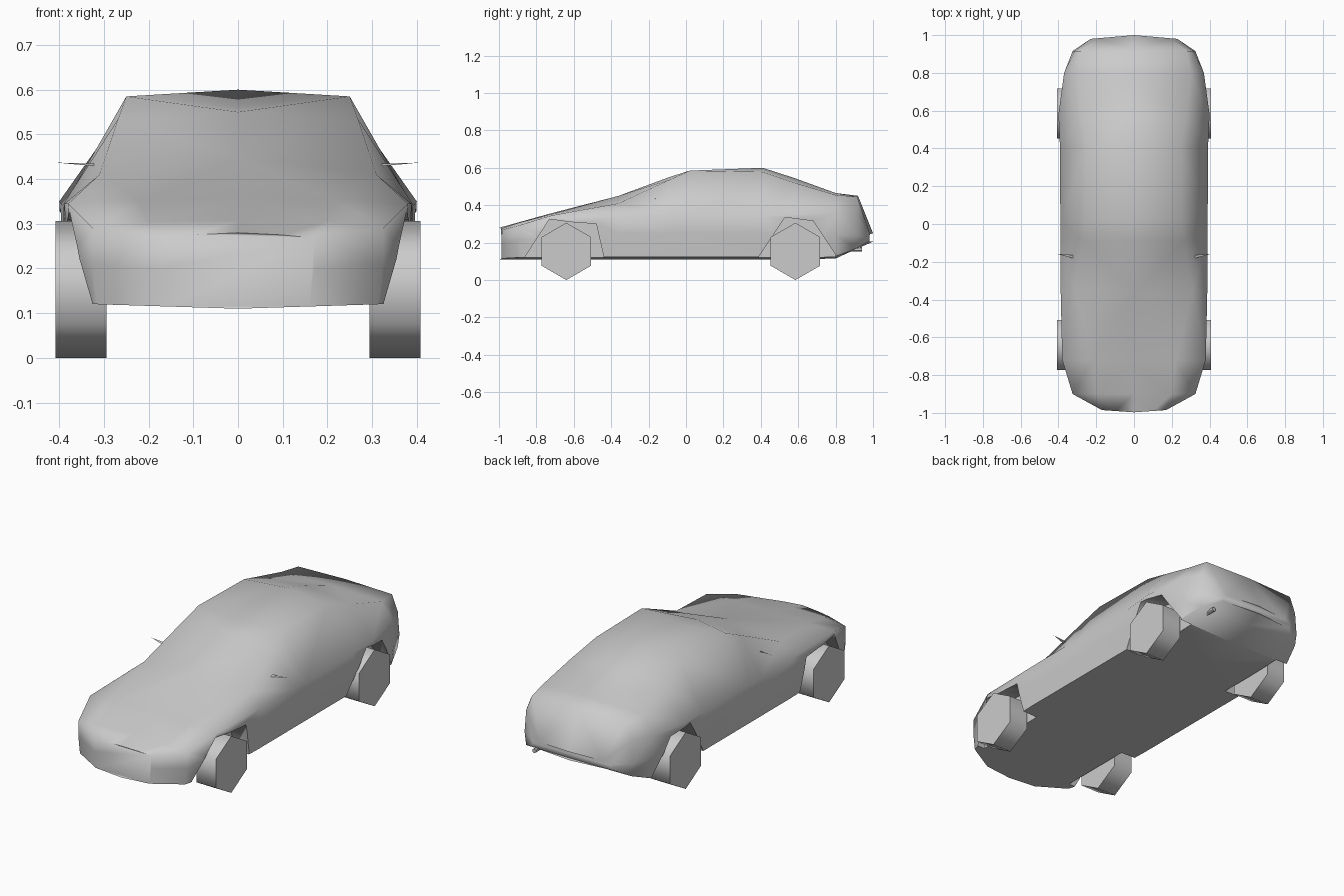
import bpy, bmesh, math
from mathutils import Matrix

if "Cube" in bpy.data.objects:
    bpy.data.objects.remove(bpy.data.objects["Cube"])


def finish(name, bm, angle=50):
    bmesh.ops.recalc_face_normals(bm, faces=bm.faces)
    me = bpy.data.meshes.new(name)
    bm.to_mesh(me)
    bm.free()
    ob = bpy.data.objects.new(name, me)
    bpy.context.collection.objects.link(ob)
    if angle:
        smooth(ob, angle)
    return ob


def smooth(ob, angle):
    bpy.ops.object.select_all(action='DESELECT')
    ob.select_set(True)
    bpy.context.view_layer.objects.active = ob
    bpy.ops.object.shade_smooth_by_angle(angle=math.radians(angle))


def prism(bm, outline, x0, x1):
    # side-view outline (y, z) extruded across x
    a = [bm.verts.new((x0, y, z)) for y, z in outline]
    b = [bm.verts.new((x1, y, z)) for y, z in outline]
    bm.faces.new(a)
    bm.faces.new(b[::-1])
    n = len(a)
    for i in range(n):
        bm.faces.new((a[i], b[i], b[(i + 1) % n], a[(i + 1) % n]))


# body cross-sections: y, bow at centre, floor centre z,
# then sill, flank, belt, roof edge (x, z), roof centre z
sections = [
    (-.985, -.012, .11, (.16, .115), (.17, .20), (.17, .268), (.10, .275), .28),
    (-.90, 0, .11, (.315, .12), (.325, .21), (.325, .29), (.20, .305), .307),
    (-.72, 0, .11, (.365, .122), (.377, .23), (.38, .345), (.22, .352), .357),
    (-.36, 0, .11, (.376, .122), (.386, .25), (.388, .345), (.31, .41), .45),
    (-.09, 0, .11, (.376, .122), (.386, .25), (.39, .345), (.268, .535), .55),
    (.02, 0, .11, (.376, .122), (.386, .25), (.39, .34), (.25, .585), .562),
    (.41, 0, .11, (.376, .122), (.39, .25), (.392, .34), (.25, .578), .60),
    (.58, 0, .11, (.38, .122), (.397, .25), (.40, .35), (.28, .52), .545),
    (.80, 0, .115, (.355, .125), (.37, .24), (.37, .36), (.30, .455), .465),
    (.915, .005, .17, (.315, .17), (.325, .24), (.315, .36), (.28, .445), .45),
    (.98, .02, .205, (.22, .207), (.23, .22), (.23, .23), (.19, .245), .25),
]
bm = bmesh.new()
rings = []
for y, bow, zb, *half, zc in sections:
    pts = [(0, zb)] + half + [(0, zc)] + [(-x, z) for x, z in half[::-1]]
    w = max(x for x, z in half)
    rings.append([bm.verts.new((x, y + bow * (1 - abs(x) / w), z)) for x, z in pts])
for a, b in zip(rings, rings[1:]):
    for i in range(len(a)):
        j = (i + 1) % len(a)
        bm.faces.new((a[i], a[j], b[j], b[i]))
bm.faces.new(rings[0])
bm.faces.new(rings[-1][::-1])
bmesh.ops.triangulate(bm, faces=bm.faces)
body = finish("car_body", bm, 0)

# wheel arches cut out of the body
arches = [
    [(-.87, .05), (-.86, .125), (-.73, .325), (-.62, .31), (-.48, .30), (-.44, .125), (-.44, .05)],
    [(.39, .05), (.39, .125), (.53, .335), (.68, .315), (.80, .135), (.80, .05)],
]
bm = bmesh.new()
for outline in arches:
    for s in (1, -1):
        prism(bm, outline, s * .285, s * .6)
cutter = finish("arch_cutter", bm, 0)
cutter.hide_render = True
mod = body.modifiers.new("arches", 'BOOLEAN')
mod.operation = 'DIFFERENCE'
mod.object = cutter
mod.solver = 'EXACT'
bpy.context.view_layer.objects.active = body
bpy.ops.object.modifier_apply(modifier=mod.name)
bpy.data.objects.remove(cutter)
smooth(body, 75)

# six-sided wheels
hexagon = [(.153 * math.sin(k * math.pi / 3), .153 * math.cos(k * math.pi / 3)) for k in range(6)]
for end, yc in (("front", -.64), ("rear", .585)):
    for side, s in (("right", 1), ("left", -1)):
        bm = bmesh.new()
        prism(bm, [(yc + y, .153 + z) for y, z in hexagon], s * .294, s * .408)
        finish(f"{end}_{side}_wheel", bm, 65)

# thin door mirrors
for side, s in (("right", 1), ("left", -1)):
    bm = bmesh.new()
    bm.faces.new([bm.verts.new((s * x, y, z)) for x, y, z in
                  ((.31, -.185, .428), (.408, -.158, .437), (.31, -.165, .434))])
    finish(side + "_mirror", bm, 0)

# single exhaust tip on the right
bm = bmesh.new()
bmesh.ops.create_cone(bm, cap_ends=True, segments=6, radius1=.012, radius2=.012, depth=.1,
                      matrix=Matrix.Translation((.25, .89, .165)) @ Matrix.Rotation(math.pi / 2, 4, 'X'))
finish("exhaust_tip", bm)
